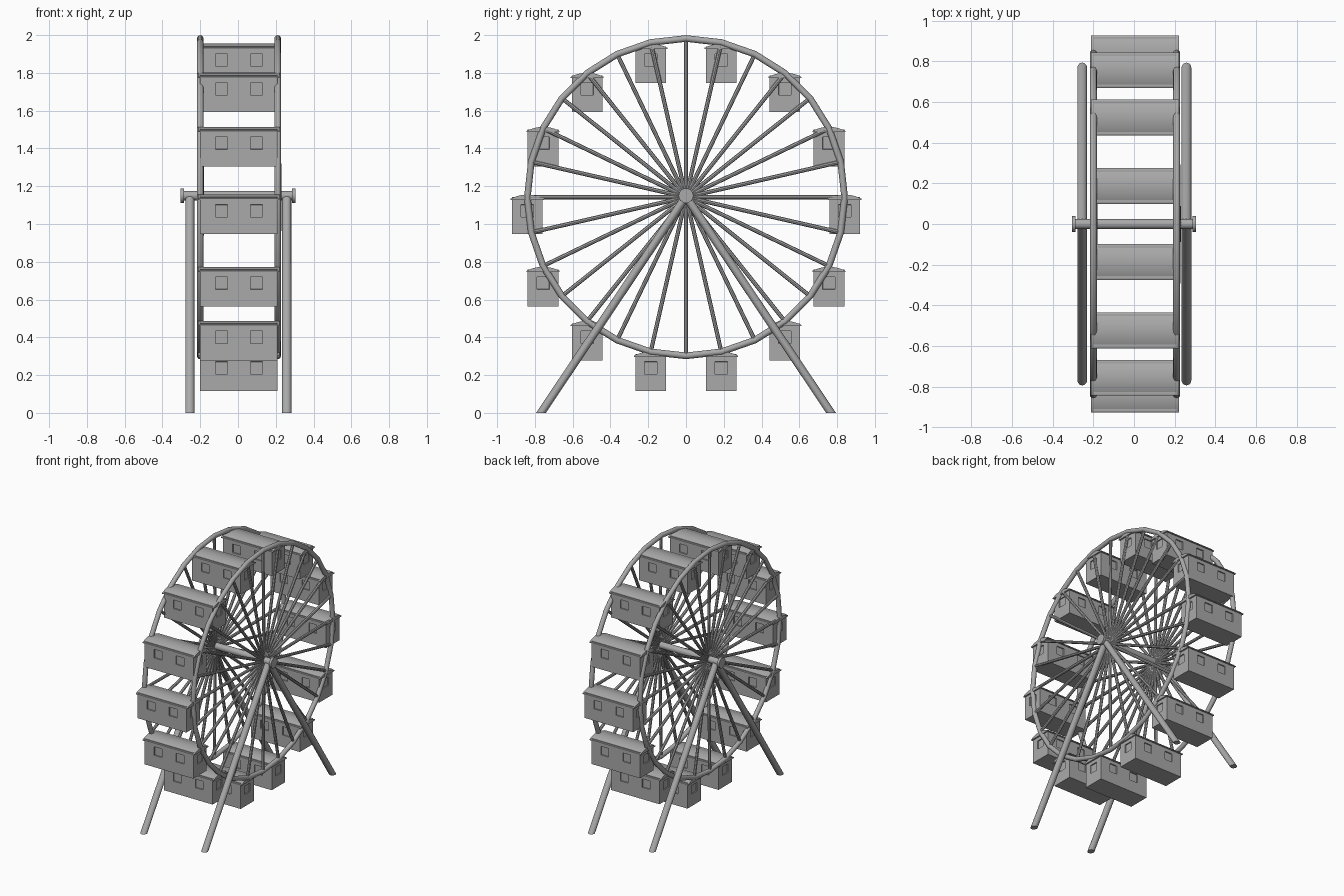
import bpy, bmesh
from math import sin, cos, pi, tau
from mathutils import Vector

if "Cube" in bpy.data.objects:
    bpy.data.objects.remove(bpy.data.objects["Cube"])

HUB_Z, R, N = 1.142, 0.84, 28
CX = 0.005  # wheel sits a touch right of centre

# Dark grey paint for the whole model
paint = bpy.data.materials.new("dark_grey")
paint.diffuse_color = (0.4, 0.4, 0.4, 1)
paint.use_nodes = True
paint.node_tree.nodes["Principled BSDF"].inputs["Base Color"].default_value = paint.diffuse_color


def finish(bm, name, smooth=True):
    bmesh.ops.recalc_face_normals(bm, faces=bm.faces)
    me = bpy.data.meshes.new(name)
    bm.to_mesh(me)
    bm.free()
    me.materials.append(paint)
    ob = bpy.data.objects.new(name, me)
    bpy.context.collection.objects.link(ob)
    if smooth:
        bpy.context.view_layer.objects.active = ob
        ob.select_set(True)
        bpy.ops.object.shade_smooth_by_angle(angle=0.7)
        ob.select_set(False)
    return ob


def loft(bm, rings, cap=True, closed=False):
    vs = [[bm.verts.new(p) for p in r] for r in rings]
    n = len(vs[0])
    for i in range(len(vs) if closed else len(vs) - 1):
        a, b = vs[i], vs[(i + 1) % len(vs)]
        for j in range(n):
            k = (j + 1) % n
            bm.faces.new((a[j], a[k], b[k], b[j]))
    if cap and not closed:
        bm.faces.new(vs[0])
        bm.faces.new(vs[-1])


def rod(bm, a, b, r, n=12):
    a, b = Vector(a), Vector(b)
    q = (b - a).to_track_quat('Z', 'Y')
    circ = [q @ Vector((r * cos(tau * i / n), r * sin(tau * i / n), 0)) for i in range(n)]
    loft(bm, [[a + c for c in circ], [b + c for c in circ]])


def on_wheel(x, r, t):
    return Vector((x, r * cos(t), HUB_Z + r * sin(t)))


# Rims: round tube on a 28-sided ring, and spokes leaning slightly to +x at the hub
for side, label in ((-1, "left"), (1, "right")):
    x = CX + side * 0.205
    bm = bmesh.new()
    rings = [[on_wheel(x + 0.0175 * cos(u), R + 0.0175 * sin(u), tau * i / N)
              for u in (tau * k / 12 for k in range(12))] for i in range(N)]
    loft(bm, rings, closed=True)
    finish(bm, label + "_rim")
    bm = bmesh.new()
    for i in range(N):
        t = tau * i / N
        rod(bm, on_wheel(x + 0.01, 0.01, t), on_wheel(x, R, t), 0.011, 8)
    finish(bm, label + "_spokes")

# Axle with end caps
AX = 1.15
bm = bmesh.new()
rod(bm, (-0.30, 0, AX), (0.30, 0, AX), 0.025, 24)
for s in (-1, 1):
    rod(bm, (s * 0.287, 0, AX), (s * 0.305, 0, AX), 0.039, 24)
finish(bm, "axle")

# Support legs: slanted columns cut level at both ends
for x in (-0.255, 0.258):
    for s in (-1, 1):
        bm = bmesh.new()
        loft(bm, [[(x + 0.024 * cos(tau * i / 20), y + 0.026 * sin(tau * i / 20), z)
                   for i in range(20)] for y, z in ((s * 0.768, 0), (0, 1.145))])
        finish(bm, "support_leg")

# Gondola cabin: walls split into cells, window cells recessed
XS = (-0.205, -0.125, -0.06, 0.06, 0.125, 0.205)
YS = (-0.081, -0.033, 0.033, 0.081)
ZS = (-0.207, -0.117, -0.052, -0.012)
bm = bmesh.new()
windows = []


def wall(us, wins, place):
    for i in range(len(us) - 1):
        for k in range(3):
            c = ((us[i], ZS[k]), (us[i + 1], ZS[k]), (us[i + 1], ZS[k + 1]), (us[i], ZS[k + 1]))
            f = bm.faces.new([bm.verts.new(place(u, z)) for u, z in c])
            if k == 1 and i in wins:
                windows.append(f)


for s in (-1, 1):
    wall(XS, (1, 3), lambda u, z: (u, s * 0.081, z))
    wall(YS, (1,), lambda u, z: (s * 0.205, u, z))
bmesh.ops.remove_doubles(bm, verts=bm.verts, dist=1e-5)
bmesh.ops.holes_fill(bm, edges=[e for e in bm.edges if e.is_boundary], sides=0)
bmesh.ops.recalc_face_normals(bm, faces=bm.faces)
bmesh.ops.inset_individual(bm, faces=windows, thickness=0.0005, depth=-0.008)
cabin = finish(bm, "gondola_cabin", smooth=False)

# Gondola roof: shallow arch with a small overhang
bm = bmesh.new()
prof = [(0.088 * v, -0.020 + 0.022 * (1 - v * v)) for v in (i / 6 - 1 for i in range(13))]
prof += [(0.088, -0.026), (-0.088, -0.026)]
loft(bm, [[(x, y, z) for y, z in prof] for x in (-0.216, 0.216)])
roof = finish(bm, "gondola_roof")

# Hang fourteen gondolas on every second spoke, each settled a little up or down
SETTLE = {0: 0.012, 7: 0.012, 1: 0.006, 6: 0.006, 3: -0.008, 4: -0.008, 8: -0.006, 13: -0.006}
for i in range(14):
    p = on_wheel(CX, R, tau * i / 14)
    p.z += SETTLE.get(i, 0)
    for src in (cabin, roof):
        ob = src
        if i:
            ob = src.copy()
            bpy.context.collection.objects.link(ob)
        ob.location = p
